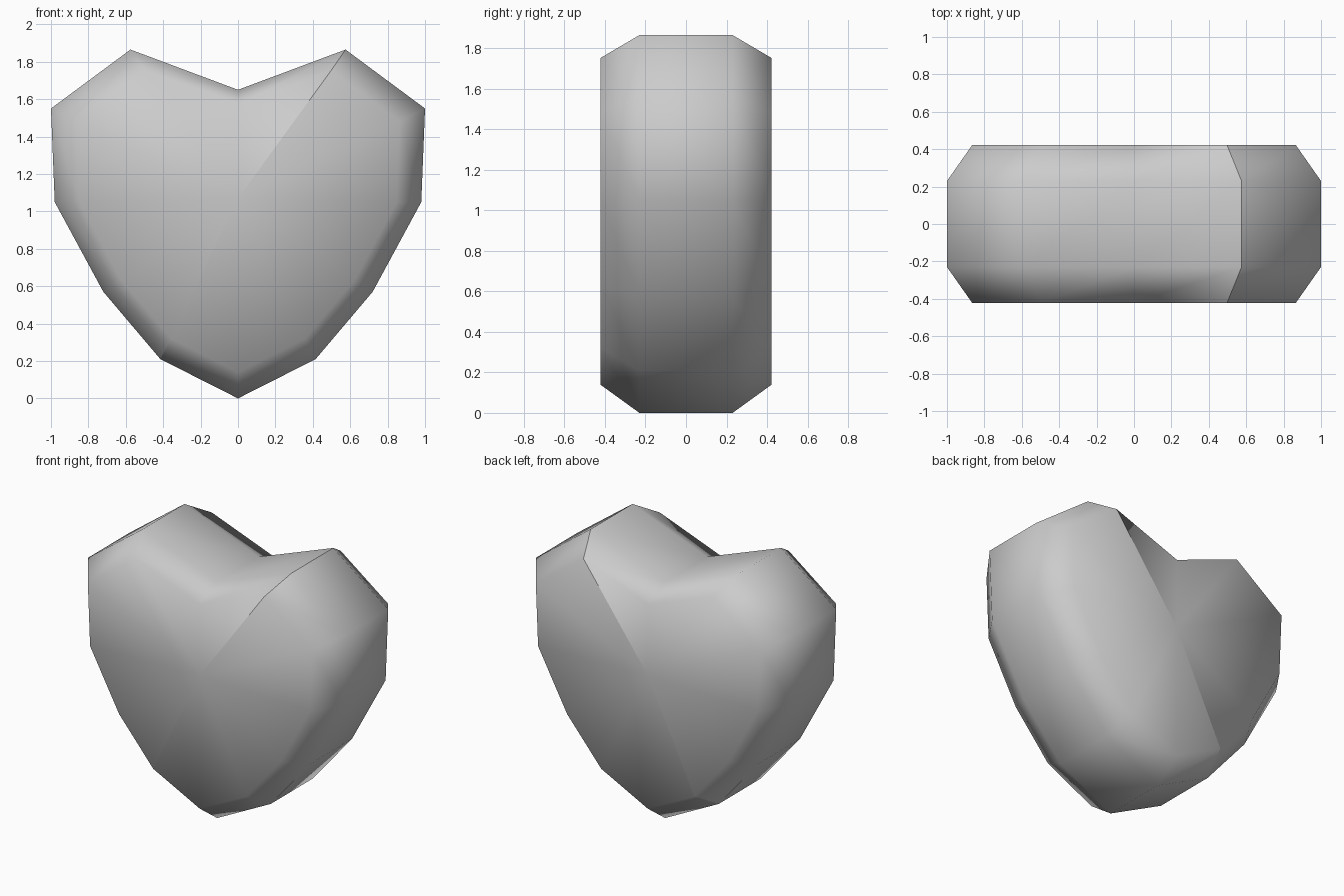
import bpy
import bmesh

cube = bpy.data.objects.get("Cube")
if cube:
    bpy.data.objects.remove(cube, do_unlink=True)

# Single grey colour
grey = bpy.data.materials.new("plain grey")
grey.use_nodes = True
colour = (0.6, 0.6, 0.6, 1)
grey.diffuse_color = colour
grey.node_tree.nodes["Principled BSDF"].inputs["Base Color"].default_value = colour

# Heart outline: left half from notch to tip, then mirrored
half = [(0, 1.65), (0.575, 1.865), (1, 1.55), (0.98, 1.05),
        (0.72, 0.57), (0.415, 0.21), (0, 0)]
outline = half + [(-x, z) for x, z in reversed(half[1:-1])]
LOBE, LOWER = 1, 7          # outline corners joined by the hard seam
CENTRE_Z, INSET = 1.03, 0.865
RIM_Y, FACE_Y = 0.23, 0.422

bm = bmesh.new()


def ring(y, scale):
    return [bm.verts.new((x * scale, y, CENTRE_Z + (z - CENTRE_Z) * scale))
            for x, z in outline]


rings = [ring(-FACE_Y, INSET), ring(-RIM_Y, 1), ring(RIM_Y, 1), ring(FACE_Y, INSET)]
centres = [bm.verts.new((0, y, 1.07)) for y in (-FACE_Y, FACE_Y)]
count = len(outline)

# Bevelled rim, and front and back faces fanned from their centres
for i in range(count):
    j = (i + 1) % count
    for a, b in zip(rings, rings[1:]):
        bm.faces.new((a[i], a[j], b[j], b[i]))
    bm.faces.new((centres[0], rings[0][j], rings[0][i]))
    bm.faces.new((centres[1], rings[-1][i], rings[-1][j]))
bmesh.ops.recalc_face_normals(bm, faces=bm.faces)

# Smooth everywhere except the seam running round the body
for face in bm.faces:
    face.smooth = True
for corner in (LOBE, LOWER):
    path = [centres[0]] + [r[corner] for r in rings] + [centres[1]]
    for a, b in zip(path, path[1:]):
        bm.edges.get((a, b)).smooth = False

mesh = bpy.data.meshes.new("heart_body")
bm.to_mesh(mesh)
bm.free()
mesh.materials.append(grey)
heart = bpy.data.objects.new("heart_body", mesh)
bpy.context.collection.objects.link(heart)
